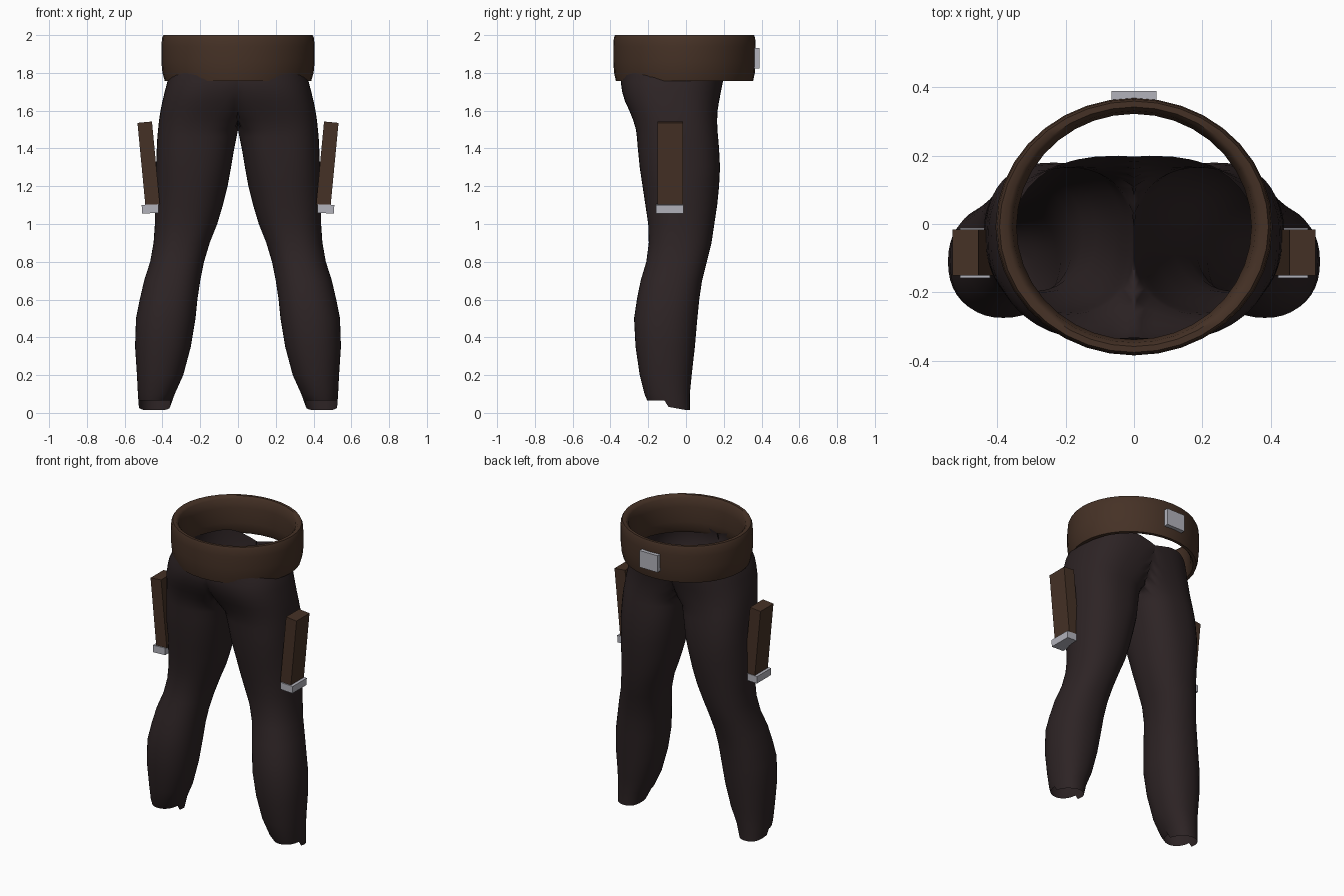
import bpy, bmesh, math
from mathutils import Matrix

if "Cube" in bpy.data.objects:
    bpy.data.objects.remove(bpy.data.objects["Cube"])


def material(name, rgb):
    m = bpy.data.materials.new(name)
    m.diffuse_color = (*rgb, 1)
    m.use_nodes = True
    m.node_tree.nodes["Principled BSDF"].inputs["Base Color"].default_value = m.diffuse_color
    return m


CLOTH = material("dark cloth", (0.026, 0.017, 0.018))
LEATHER = material("brown leather", (0.060, 0.031, 0.019))
METAL = material("grey metal", (0.45, 0.45, 0.50))


def make(name, bm, mat, angle=40):
    bmesh.ops.recalc_face_normals(bm, faces=bm.faces)
    me = bpy.data.meshes.new(name)
    bm.to_mesh(me)
    bm.free()
    ob = bpy.data.objects.new(name, me)
    bpy.context.collection.objects.link(ob)
    me.materials.append(mat)
    bpy.ops.object.select_all(action='DESELECT')
    ob.select_set(True)
    bpy.context.view_layer.objects.active = ob
    bpy.ops.object.shade_smooth_by_angle(angle=math.radians(angle))
    return ob


def loft(bm, rings, close=False):
    rows = [[bm.verts.new(p) for p in r] for r in rings]
    pairs = list(zip(rows, rows[1:])) + ([(rows[-1], rows[0])] if close else [])
    for a, b in pairs:
        for i in range(len(a)):
            j = (i + 1) % len(a)
            bm.faces.new((a[i], a[j], b[j], b[i]))


# Trousers: one leg as rings of (z, inner x, outer x, front y, back y), then mirrored
LEG = [
    (0.02, .36, .525, -.205, .02), (0.10, .335, .53, -.22, .02),
    (0.20, .29, .535, -.245, .03), (0.35, .25, .545, -.267, .047),
    (0.50, .225, .54, -.275, .06), (0.60, .215, .52, -.26, .07),
    (0.70, .20, .497, -.24, .085), (0.80, .18, .465, -.21, .11),
    (0.90, .15, .447, -.197, .135), (1.00, .11, .44, -.20, .15),
    (1.10, .08, .44, -.215, .165), (1.20, .055, .438, -.23, .175),
    (1.30, .037, .434, -.245, .18), (1.40, .02, .43, -.255, .175),
    (1.46, .008, .427, -.26, .17), (1.50, -.002, .423, -.265, .166),
    (1.55, -.05, .418, -.28, .165), (1.60, -.10, .41, -.30, .167),
    (1.65, -.15, .40, -.323, .175), (1.70, -.20, .388, -.338, .185),
    (1.75, -.24, .375, -.345, .195), (1.80, -.27, .36, -.335, .20)]
SIDES = 40


def leg_ring(k, z, xi, xo, yf, yb):
    pts = []
    power = 0.9 if z < 1.3 else 0.82
    for i in range(SIDES):
        a = 2 * math.pi * i / SIDES
        c, s = math.cos(a), math.sin(a)
        x = (xi + xo) / 2 + (xo - xi) / 2 * math.copysign(abs(c) ** power, c)
        y = (yf + yb) / 2 + (yb - yf) / 2 * math.copysign(abs(s) ** power, s)
        h = z
        if k == 0:  # ragged hem, short at the front
            h = 0.065 if y < -0.11 else 0.015 + 0.02 * max(0, -y / 0.11)
        elif k == len(LEG) - 1:  # wavy waist
            h = z + 0.02 * math.sin(14 * max(x, 0) - 0.8)
        pts.append((max(x, 0), y, h))
    return pts


bm = bmesh.new()
loft(bm, [leg_ring(k, *r) for k, r in enumerate(LEG)])
middle = [f for f in bm.faces if all(v.co.x < 1e-5 for v in f.verts)]
bmesh.ops.delete(bm, geom=middle, context='FACES')
trousers = make("trousers", bm, CLOTH, 60)
mirror = trousers.modifiers.new("mirror", 'MIRROR')
mirror.merge_threshold = 0.002

# Belt: rounded band swept round an oval
BAND = [(-.012, 2.0), (-.004, 1.985), (0, 1.94), (0, 1.86), (-.006, 1.80),
        (-.018, 1.758), (-.04, 1.756), (-.055, 1.775), (-.062, 1.83),
        (-.062, 1.93), (-.05, 1.985), (-.035, 2.0)]
bm = bmesh.new()
belt_rings = []
for i in range(36):
    a = 2 * math.pi * i / 36
    belt_rings.append([((.406 + d) * math.cos(a),
                        -.008 + (.377 + d * .75) * math.sin(a), z) for d, z in BAND])
loft(bm, belt_rings, close=True)
make("belt", bm, LEATHER, 50)


def box(name, centre, size, mat, tilt=0):
    bm = bmesh.new()
    bmesh.ops.create_cube(bm, size=1, matrix=Matrix.Translation(centre)
                          @ Matrix.Rotation(tilt, 4, 'Y') @ Matrix.Diagonal((*size, 1)))
    return make(name, bm, mat)


# Plate at the back of the belt
box("belt_plate", (0, .372, 1.877), (.132, .036, .11), METAL)

# Thigh sheaths with metal tips
for side, s in (("left", 1), ("right", -1)):
    box(side + "_sheath", (s * .473, -.083, 1.32), (.077, .135, .44), LEATHER, s * .095)
    box(side + "_sheath_tip", (s * .465, -.085, 1.08), (.088, .146, .046), METAL, s * .04)
